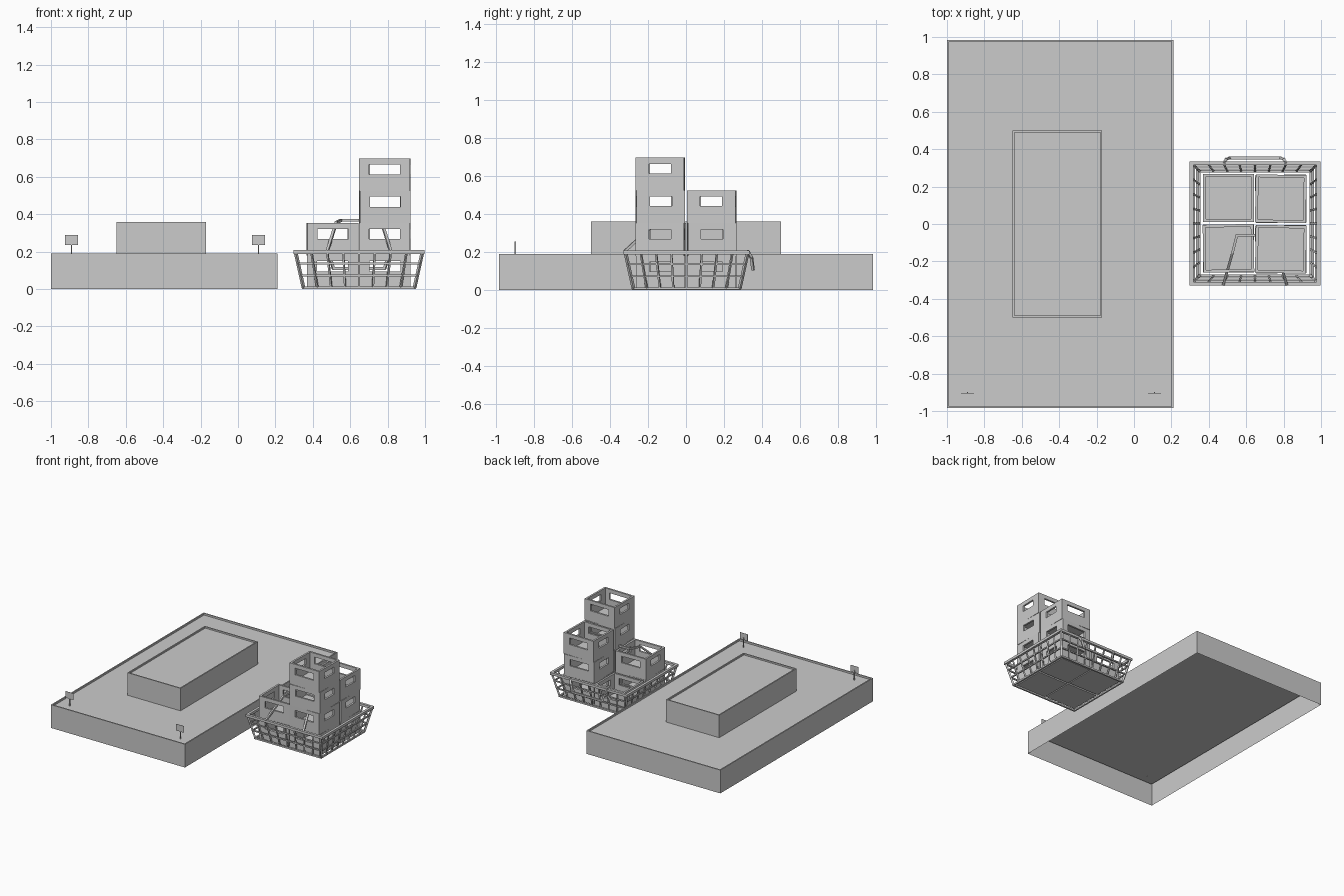
import bpy, bmesh, math
from mathutils import Vector, Matrix

if "Cube" in bpy.data.objects:
    bpy.data.objects.remove(bpy.data.objects["Cube"])

grey = bpy.data.materials.new("plain_grey")
grey.diffuse_color = (0.6, 0.6, 0.6, 1)
grey.use_nodes = True
grey.node_tree.nodes["Principled BSDF"].inputs["Base Color"].default_value = grey.diffuse_color


def add_object(name, mesh):
    if not mesh.materials:
        mesh.materials.append(grey)
    ob = bpy.data.objects.new(name, mesh)
    bpy.context.collection.objects.link(ob)
    return ob


def finish(name, bm):
    mesh = bpy.data.meshes.new(name)
    bm.to_mesh(mesh)
    bm.free()
    return add_object(name, mesh)


def add_box(bm, centre, size):
    m = Matrix.Translation(centre) @ Matrix.Diagonal((*size, 1))
    return bmesh.ops.create_cube(bm, size=1, matrix=m)["verts"]


def add_bar(bm, a, b, w):
    # square bar between two points
    a, b = Vector(a), Vector(b)
    d = b - a
    rot = d.to_track_quat('Z', 'Y').to_matrix().to_4x4()
    m = Matrix.Translation((a + b) / 2) @ rot @ Matrix.Diagonal((w, w, d.length, 1))
    bmesh.ops.create_cube(bm, size=1, matrix=m)


def tray(name, x0, x1, y0, y1, z0, z1, rim, drop):
    # bottomless block whose top is sunk inside a narrow rim
    bm = bmesh.new()
    add_box(bm, ((x0 + x1) / 2, (y0 + y1) / 2, (z0 + z1) / 2), (x1 - x0, y1 - y0, z1 - z0))
    bm.normal_update()
    bmesh.ops.delete(bm, geom=[f for f in bm.faces if f.normal.z < -0.9], context='FACES')
    top = [f for f in bm.faces if f.normal.z > 0.9]
    bmesh.ops.inset_region(bm, faces=top, thickness=rim)
    res = bmesh.ops.extrude_face_region(bm, geom=top)
    bmesh.ops.translate(bm, vec=(0, 0, -drop),
                        verts=[v for v in res["geom"] if isinstance(v, bmesh.types.BMVert)])
    bmesh.ops.delete(bm, geom=top, context='FACES')
    bmesh.ops.recalc_face_normals(bm, faces=bm.faces)
    return finish(name, bm)


# Large platform and the raised block on it
tray("platform", -1.0, 0.21, -0.985, 0.985, 0.0, 0.19, 0.014, 0.014)
tray("raised_block", -0.65, -0.17, -0.5, 0.5, 0.176, 0.36, 0.014, 0.012)

# Small signs on posts
for i, x in enumerate((-0.89, 0.11)):
    bm = bmesh.new()
    add_box(bm, (x, -0.9, 0.215), (0.006, 0.006, 0.08))
    add_box(bm, (x, -0.904, 0.263), (0.07, 0.002, 0.054))
    finish(f"sign_{i + 1}", bm)

# Crate: hollow box with a hand slot in each wall
CX, CY, CH = 0.272, 0.256, 0.172


def cutter(name, centre, size):
    bm = bmesh.new()
    add_box(bm, centre, size)
    ob = finish(name, bm)
    ob.hide_render = True
    return ob


bm = bmesh.new()
add_box(bm, (0, 0, CH / 2), (CX, CY, CH))
blank = finish("crate_blank", bm)
cutters = [cutter("cavity", (0, 0, CH / 2 + 0.012), (CX - 0.03, CY - 0.03, CH)),
           cutter("slot_y", (0, 0, 0.114), (0.165, 1, 0.054)),
           cutter("slot_x", (0, 0, 0.114), (1, 0.116, 0.05))]
for c in cutters:
    mod = blank.modifiers.new("cut", 'BOOLEAN')
    mod.operation = 'DIFFERENCE'
    mod.solver = 'EXACT'
    mod.object = c
bpy.context.view_layer.update()
crate_mesh = bpy.data.meshes.new_from_object(
    blank.evaluated_get(bpy.context.evaluated_depsgraph_get()))
crate_mesh.name = "crate"
for ob in [blank] + cutters:
    bpy.data.objects.remove(ob)

# Crate stacks: centre x, centre y, number of crates, twist of each level
stacks = [(0.505, -0.130, 2, (0, 1)),
          (0.505, 0.140, 1, (0,)),
          (0.785, -0.135, 4, (0, -1, 1, -1)),
          (0.785, 0.135, 3, (0, 1, -1))]
for s, (x, y, count, twist) in enumerate(stacks):
    for k in range(count):
        ob = add_object(f"crate_{s + 1}_{k + 1}", crate_mesh)
        ob.location = (x, y, 0.008 + k * 0.1725)
        ob.rotation_euler.z = math.radians(twist[k])

# Wire basket with sloping sides
BX, BY = 0.647, 0.003


def corners(t):
    hx, hy = 0.297 + 0.042 * t, 0.28 + 0.042 * t
    z = 0.008 + 0.19 * t
    return [Vector((BX + sx * hx, BY + sy * hy, z))
            for sx, sy in ((-1, -1), (1, -1), (1, 1), (-1, 1))]


bm = bmesh.new()
for t, w in ((0, 0.013), (0.34, 0.01), (0.68, 0.01), (1, 0.02)):
    ring = corners(t)
    for i in range(4):
        ext = (ring[(i + 1) % 4] - ring[i]).normalized() * w / 2
        add_bar(bm, ring[i] - ext, ring[(i + 1) % 4] + ext, w)
low, high = corners(0), corners(1)
N = 8
for i in range(4):
    j = (i + 1) % 4
    for k in range(N):
        f = k / N
        add_bar(bm, low[i].lerp(low[j], f), high[i].lerp(high[j], f), 0.014 if k == 0 else 0.01)
finish("basket", bm)


def handle(name, points):
    bm = bmesh.new()
    for a, b in zip(points, points[1:]):
        d = (Vector(b) - Vector(a)).normalized() * 0.004
        add_bar(bm, Vector(a) - d, Vector(b) + d, 0.014)
    finish(name, bm)


def mirrored(half):
    return half + [(2 * BX - x, y, z) for x, y, z in reversed(half)]


# Front handle leans over the crates, back handle hangs down
handle("front_handle", mirrored([(0.478, -0.322, 0.205), (0.525, -0.16, 0.355), (0.55, -0.06, 0.368)]))
handle("back_handle", mirrored([(0.48, 0.325, 0.205), (0.492, 0.345, 0.17), (0.51, 0.353, 0.11)]))
